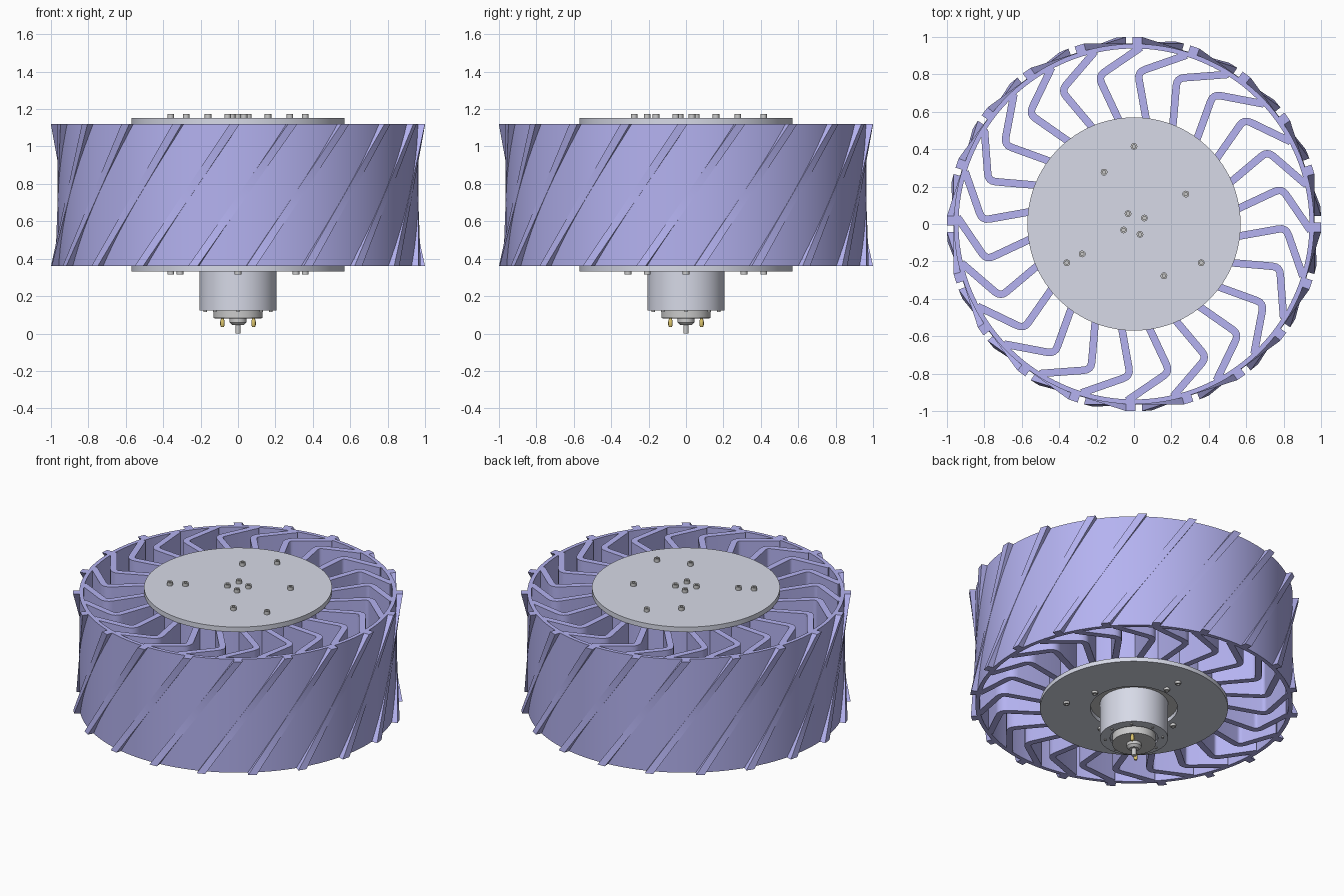
import bpy, bmesh, math
from mathutils import Vector
from math import sin, cos, tan, atan, pi, radians

if "Cube" in bpy.data.objects:
    bpy.data.objects.remove(bpy.data.objects["Cube"])

def mat(name, col):
    m = bpy.data.materials.new(name)
    m.diffuse_color = (*col, 1)
    m.use_nodes = True
    m.node_tree.nodes["Principled BSDF"].inputs["Base Color"].default_value = m.diffuse_color
    return m

BLUE = mat("blue_rubber", (0.46, 0.45, 0.88))
PLATE = mat("pale_metal", (0.68, 0.70, 0.80))
STEEL = mat("steel", (0.52, 0.52, 0.52))
GOLD = mat("brass", (0.72, 0.56, 0.15))

def finish(name, bm, material, smooth=True):
    bmesh.ops.recalc_face_normals(bm, faces=bm.faces)
    me = bpy.data.meshes.new(name)
    bm.to_mesh(me)
    bm.free()
    ob = bpy.data.objects.new(name, me)
    bpy.context.collection.objects.link(ob)
    me.materials.append(material)
    if smooth:
        bpy.ops.object.select_all(action='DESELECT')
        ob.select_set(True)
        bpy.context.view_layer.objects.active = ob
        bpy.ops.object.shade_smooth_by_angle(angle=radians(30))
    return ob

def lathe_into(bm, profile, segs, at=(0, 0)):
    """Revolve a closed (r, z) outline about a vertical axis."""
    rings = []
    for k in range(segs):
        a = 2 * pi * k / segs
        rings.append([bm.verts.new((at[0] + r * cos(a), at[1] + r * sin(a), z)) for r, z in profile])
    n = len(profile)
    for k in range(segs):
        A, B = rings[k], rings[(k + 1) % segs]
        for i in range(n):
            j = (i + 1) % n
            if profile[i][0] > 0 or profile[j][0] > 0:
                bm.faces.new((A[i], B[i], B[j], A[j]))
    bmesh.ops.remove_doubles(bm, verts=bm.verts, dist=1e-5)

def lathe(name, profile, material, segs=96):
    bm = bmesh.new()
    lathe_into(bm, profile, segs)
    return finish(name, bm, material)

def tube(r0, r1, z0, z1):
    return [(r0, z0), (r1, z0), (r1, z1), (r0, z1)]

def polar(r, deg):
    return (r * cos(radians(deg)), r * sin(radians(deg)))

Z0, Z1 = 0.36, 1.12

# Wheel rim and inner hub ring
lathe("wheel_rim", tube(0.938, 0.963, Z0, Z1), BLUE, 160)
lathe("hub_ring", tube(0.50, 0.545, Z0, Z1), BLUE, 120)

# Bent spokes, straight extrusions
def spoke_outline(width=0.04):
    p0, e, p2 = Vector((0.07, 0.53)), Vector((0.02, 0.812)), Vector((0.28, 0.903))
    a = e + (p0 - e).normalized() * 0.04
    b = e + (p2 - e).normalized() * 0.04
    path = [p0] + [a.lerp(e, t).lerp(e.lerp(b, t), t) for t in (0, .25, .5, .75, 1)] + [p2]
    left, right = [], []
    for i, p in enumerate(path):
        d = (path[min(i + 1, len(path) - 1)] - path[max(i - 1, 0)]).normalized()
        if i == 1:
            d = (e - p0).normalized()
        if i == len(path) - 2:
            d = (p2 - e).normalized()
        nrm = Vector((-d.y, d.x)) * width / 2
        left.append(p + nrm)
        right.append(p - nrm)
    return left, right

bm = bmesh.new()
L, R = spoke_outline()
for k in range(24):
    a = 2 * pi * k / 24
    def put(p, z):
        return bm.verts.new((p.x * cos(a) - p.y * sin(a), p.x * sin(a) + p.y * cos(a), z))
    rows = [(put(l, Z0), put(r, Z0), put(r, Z1), put(l, Z1)) for l, r in zip(L, R)]
    for A, B in zip(rows, rows[1:]):
        for i in range(4):
            bm.faces.new((A[i], B[i], B[(i + 1) % 4], A[(i + 1) % 4]))
    bm.faces.new(rows[0])
    bm.faces.new(rows[-1])
finish("spokes", bm, BLUE)

# Slanted straight tread bars that dip into the rim halfway up
bm = bmesh.new()
HALF, STEPS, W = radians(15.5), 10, 0.026
for k in range(20):
    mid = radians(-91 + 18 * k) - HALF
    rows = []
    for s in range(STEPS + 1):
        t = 2 * s / STEPS - 1
        off = atan(t * tan(HALF))
        r, ang, z = 0.9645 / cos(off), mid + off, Z0 + (Z1 - Z0) * s / STEPS
        rows.append([bm.verts.new((rr * cos(ang + w), rr * sin(ang + w), z))
                     for rr, w in ((0.945, -W), (r, -W), (r, W), (0.945, W))])
    for A, B in zip(rows, rows[1:]):
        for i in range(4):
            bm.faces.new((A[i], A[(i + 1) % 4], B[(i + 1) % 4], B[i]))
    bm.faces.new(rows[0])
    bm.faces.new(rows[-1])
finish("tread_bars", bm, BLUE)

# Hub plates and bearing
lathe("top_plate", tube(0, 0.57, Z1, 1.152), PLATE, 128)
lathe("bottom_plate", tube(0.265, 0.57, 0.332, Z0), PLATE, 128)
lathe("bearing", tube(0.207, 0.275, Z0, 0.43), STEEL)

# Motor housing, motor, boss and shaft
lathe("motor_housing", [(0, 0.135), (0.145, 0.135), (0.145, 0.122), (0.206, 0.122), (0.206, Z1), (0, Z1)], PLATE)
lathe("motor", [(0, 0.08), (0.10, 0.08), (0.132, 0.082), (0.132, 0.14), (0, 0.14)], STEEL)
lathe("motor_boss", [(0, 0.045), (0.03, 0.045), (0.045, 0.06), (0.045, 0.085), (0, 0.085)], STEEL, 32)
lathe("motor_shaft", tube(0, 0.014, 0, 0.05), STEEL, 24)

# Brass terminals
bm = bmesh.new()
for s in (-1, 1):
    lathe_into(bm, [(0, 0.034), (0.008, 0.036), (0.012, 0.045), (0.012, 0.065), (0.007, 0.082), (0, 0.082)],
               12, (0.083 * s, 0.083 * s))
finish("terminals", bm, GOLD)

# Socket bolts with a recessed head
def bolts(name, spots, z, h, r=0.018, hollow=True):
    bm = bmesh.new()
    prof = [(0, z), (r, z), (r, z + h), (0, z + h)]
    if hollow:
        prof = [(0, z), (r, z), (r, z + h), (r * .5, z + h), (r * .5, z + h * .5), (0, z + h * .5)]
    for s in spots:
        lathe_into(bm, prof, 16, s)
    finish(name, bm, STEEL)

outer = [polar(0.415, d) for d in (90, 210, 330)]
bolts("top_bolts", outer + [polar(0.32, d) for d in (30, 120, 210, 300)]
      + [polar(0.064, 30 + d) for d in (0, 90, 180, 270)], 1.152, 0.022)
bolts("bottom_bolts", outer + [polar(0.31, d) for d in (0, 90, 180, 270)], 0.332, -0.016)
bolts("housing_bolts", [polar(0.175, d) for d in range(0, 360, 45)], 0.122, -0.006, 0.009, False)
# Long posts joining the two plates
bolts("plate_posts", outer, Z0, Z1 - Z0, 0.025, False)
